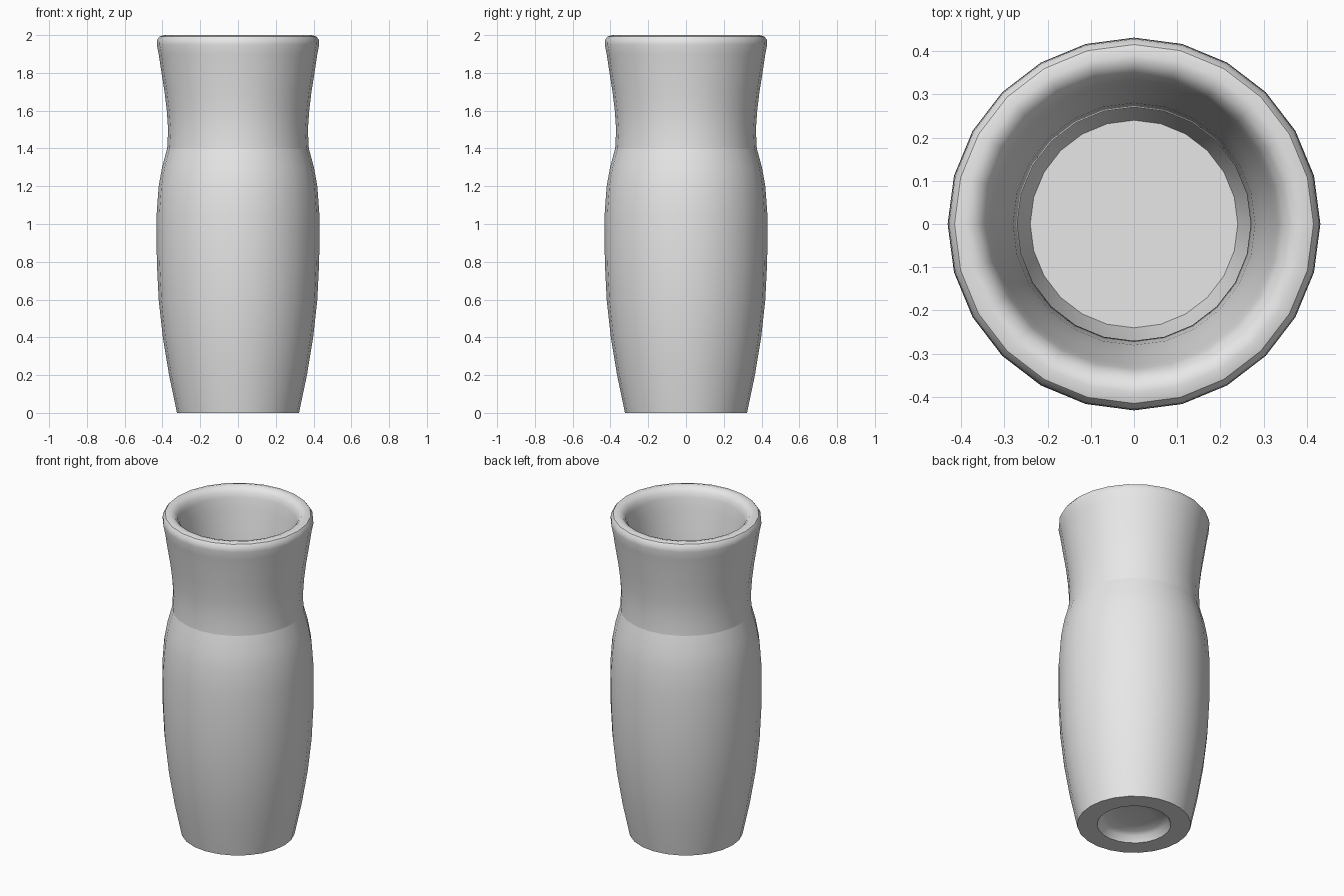
import bpy, bmesh, math

cube = bpy.data.objects.get("Cube")
if cube:
    bpy.data.objects.remove(cube, do_unlink=True)

SIDES = 24
CREASE = 1.4

# Radius and height, from the underside recess up the outside, over the rim and down inside
recess = [(0.09, 0.06), (0.165, 0.05), (0.19, 0.035), (0.21, 0.0)]
body = [(0.323, 0.0), (0.365, 0.2), (0.398, 0.4), (0.42, 0.6), (0.43, 0.8),
        (0.431, 1.05), (0.42, 1.2), (0.402, 1.3), (0.375, CREASE)]
neck = [(0.37, 1.5), (0.377, 1.6), (0.389, 1.7), (0.405, 1.8), (0.42, 1.9)]
rim = [(0.43, 1.95), (0.428, 1.975), (0.415, 1.993), (0.39, 2.0),
       (0.365, 1.993), (0.345, 1.97), (0.335, 1.94)]
inside = [(0.325, 1.88), (0.3, 1.75), (0.28, 1.6), (0.27, 1.47), (0.285, 1.38),
          (0.32, 1.25), (0.34, 1.05), (0.34, 0.8), (0.32, 0.5), (0.28, 0.25), (0.24, 0.1)]
profile = recess + body + neck + rim + inside

material = bpy.data.materials.new("plain_grey")
material.use_nodes = True
material.diffuse_color = (0.8, 0.8, 0.8, 1)
shader = next(n for n in material.node_tree.nodes if n.type == 'BSDF_PRINCIPLED')
shader.inputs["Base Color"].default_value = (0.8, 0.8, 0.8, 1)

# Turn the profile into rings, bridged with quads
bm = bmesh.new()
rings = []
for r, z in profile:
    angles = [2 * math.pi * i / SIDES for i in range(SIDES)]
    rings.append([bm.verts.new((r * math.cos(a), r * math.sin(a), z)) for a in angles])
for low, high in zip(rings, rings[1:]):
    for i in range(SIDES):
        j = (i + 1) % SIDES
        bm.faces.new((low[i], low[j], high[j], high[i]))

# Close the recess and the inner floor
bm.faces.new(list(reversed(rings[0])))
bm.faces.new(rings[-1])
bmesh.ops.recalc_face_normals(bm, faces=bm.faces)

# Smooth shading, with hard edges at the foot, floor and shoulder line
shoulder = rings[profile.index((0.375, CREASE))]
for face in bm.faces:
    face.smooth = True
for edge in bm.edges:
    on_shoulder = all(v in shoulder for v in edge.verts)
    edge.smooth = edge.calc_face_angle(0) < math.radians(35) and not on_shoulder

mesh = bpy.data.meshes.new("vase")
bm.to_mesh(mesh)
bm.free()
mesh.materials.append(material)
vase = bpy.data.objects.new("vase", mesh)
bpy.context.collection.objects.link(vase)
